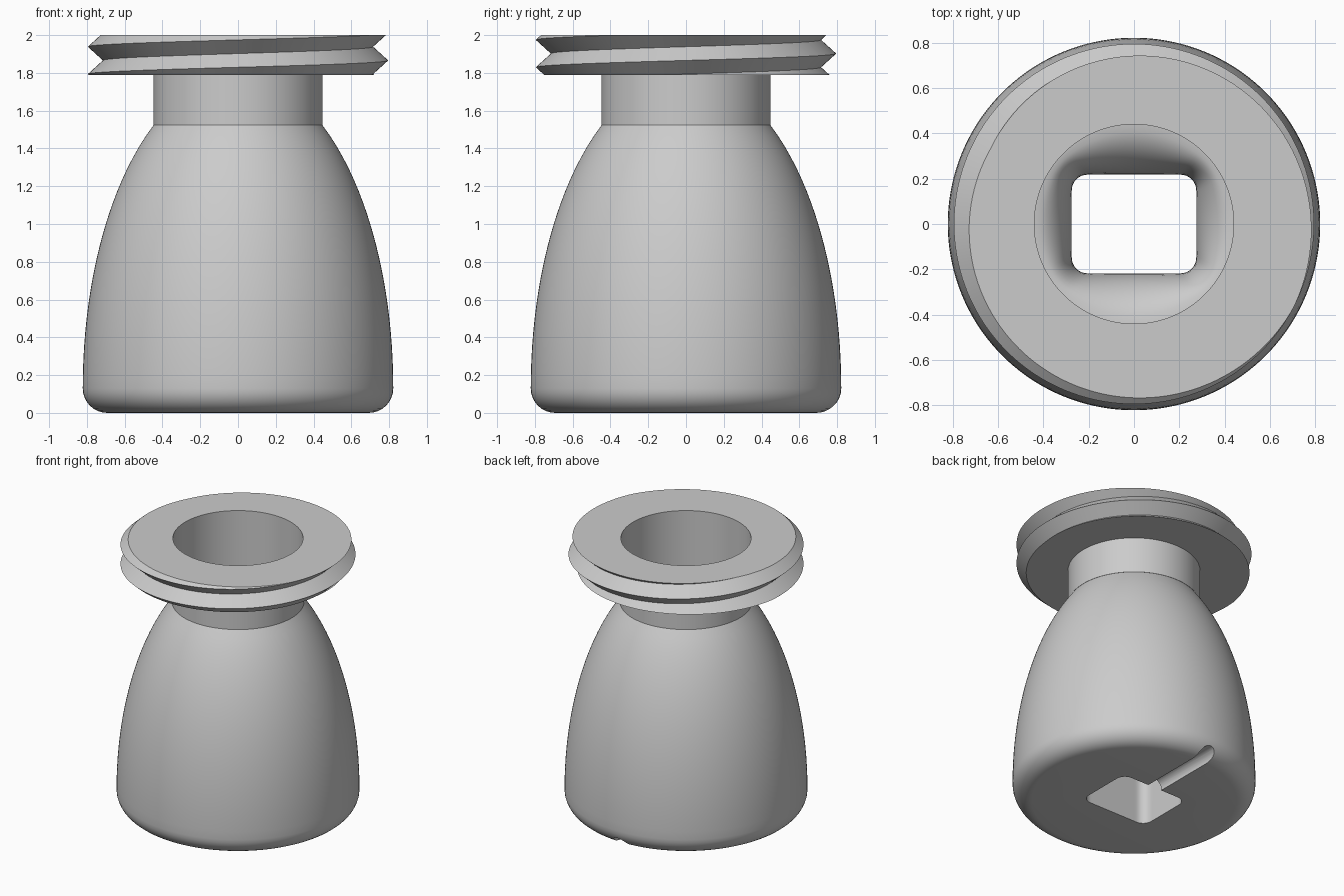
import bpy, bmesh, math
from math import pi, sin, cos, sqrt

if "Cube" in bpy.data.objects:
    bpy.data.objects.remove(bpy.data.objects["Cube"])

SEGS = 144
Z_RING, Z_TOP = 1.79, 2.0
BORE, NECK, BODY = 0.44, 0.447, 0.822


def lathe(name, column):
    """Sweep a closed (r, z) column, which may vary with angle, around z."""
    bm = bmesh.new()
    cols = []
    for i in range(SEGS + 1):
        a = 2 * pi * i / SEGS
        cols.append([bm.verts.new((r * cos(a), r * sin(a), z)) for r, z in column(a)])
    for c, d in zip(cols, cols[1:]):
        for j in range(len(c)):
            k = (j + 1) % len(c)
            bm.faces.new((c[j], d[j], d[k], c[k]))
    bmesh.ops.remove_doubles(bm, verts=bm.verts, dist=1e-5)
    bmesh.ops.recalc_face_normals(bm, faces=bm.faces)
    mesh = bpy.data.meshes.new(name)
    bm.to_mesh(mesh)
    bm.free()
    obj = bpy.data.objects.new(name, mesh)
    bpy.context.collection.objects.link(obj)
    return obj


def smooth(obj):
    bpy.ops.object.select_all(action='DESELECT')
    obj.select_set(True)
    bpy.context.view_layer.objects.active = obj
    bpy.ops.object.shade_smooth_by_angle(angle=math.radians(30))


def rounded_rect(a, hx=0.275, hy=0.218, rad=0.07):
    """Distance from the centre to a rounded rectangle along angle a."""
    lo, hi = 0.0, 0.5
    for _ in range(30):
        r = (lo + hi) / 2
        dx, dy = abs(r * cos(a)) - hx + rad, abs(r * sin(a)) - hy + rad
        d = math.hypot(max(dx, 0), max(dy, 0)) + min(max(dx, dy), 0) - rad
        lo, hi = (r, hi) if d < 0 else (lo, r)
    return lo


# Body: rounded foot, elliptical flank, thin neck, bore narrowing to a rectangular hole
FOOT = 0.13
outer = [(BODY - FOOT + FOOT * sin(t), FOOT - FOOT * cos(t))
         for t in (pi / 2 * i / 8 for i in range(9))]
for i in range(1, 25):
    z = FOOT + (1.525 - FOOT) * i / 24
    outer.append((BODY * sqrt(1 - ((z - FOOT) / 1.66) ** 2), z))
outer += [(NECK, 1.525), (NECK, Z_RING), (BORE, Z_RING)]


def body_column(a):
    hole = rounded_rect(a)
    inner = [(hole, 0.0)]
    for i in range(11):
        t = pi / 2 * i / 10
        inner.append((hole + (BORE - hole) * (1 - cos(t)), 0.4 + 0.3 * sin(t)))
    return outer + inner[::-1]


body = lathe("body", body_column)

# Cable groove under the foot, running from the hole to the back
bpy.ops.mesh.primitive_cylinder_add(vertices=32, radius=0.058, depth=0.9,
                                    location=(0, 0.55, 0.01), rotation=(pi / 2, 0, 0))
cutter = bpy.context.object
cutter.name = "groove_cutter"
cutter.hide_render = True
mod = body.modifiers.new("groove", 'BOOLEAN')
mod.operation = 'DIFFERENCE'
mod.solver = 'EXACT'
mod.object = cutter
bpy.context.view_layer.objects.active = body
bpy.ops.object.modifier_apply(modifier=mod.name)
bpy.data.objects.remove(cutter)
smooth(body)

# Threaded ring: V thread trimmed flat at the top and bottom
PITCH, CREST_Z, CREST, ROOT = 0.145, 1.866, 0.795, 0.715


def ring_column(a):
    turn = a / (2 * pi)
    col = [(BORE, Z_RING)]
    for k in range(-5, 6):
        z = min(max(CREST_Z + PITCH * (turn + k / 2), Z_RING), Z_TOP)
        u = (z - CREST_Z) / PITCH - turn
        col.append((CREST - (CREST - ROOT) * 2 * abs(u - round(u)), z))
    return col + [(BORE, Z_TOP)]


smooth(lathe("threaded_ring", ring_column))
